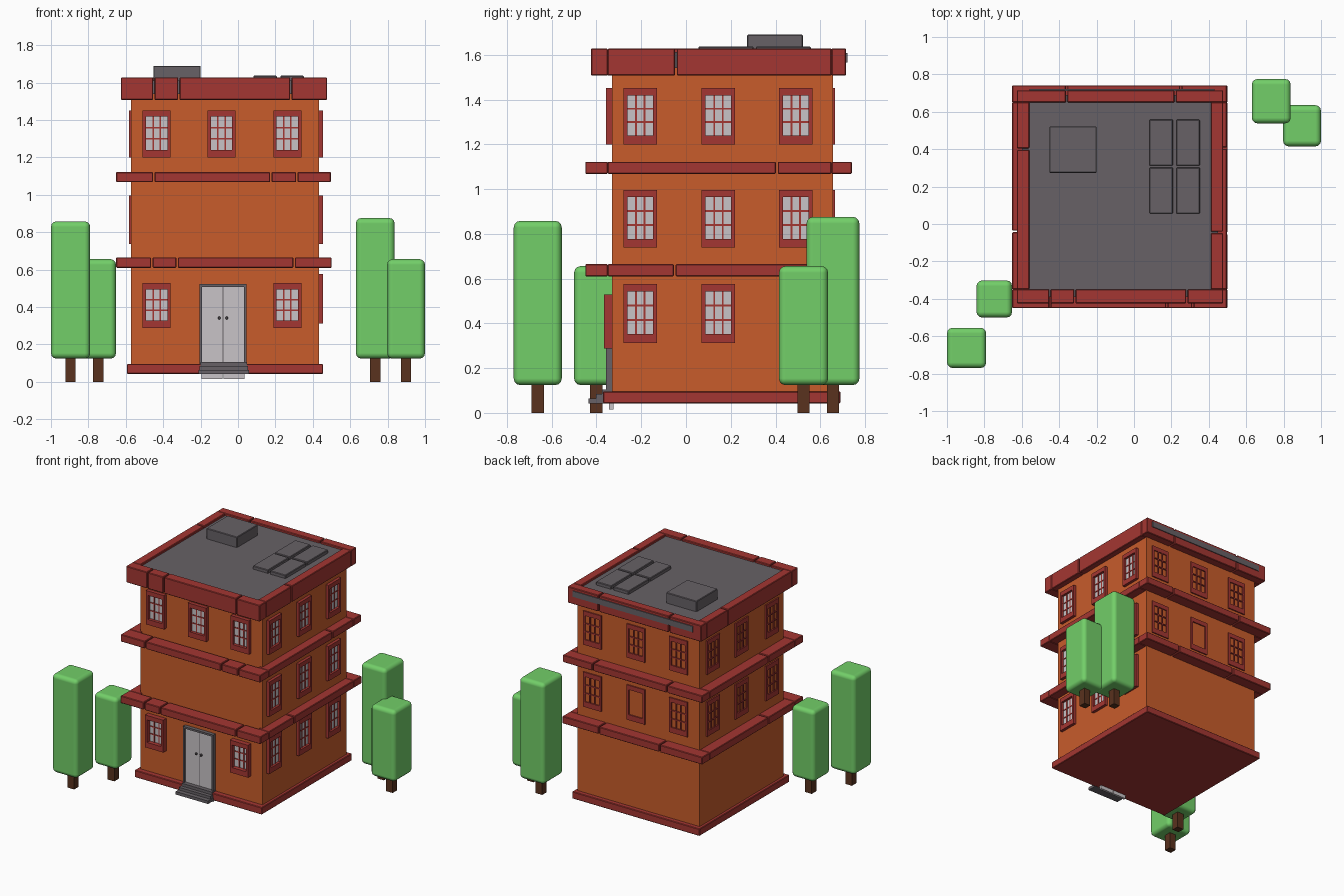
import bpy, bmesh
from mathutils import Vector

if "Cube" in bpy.data.objects:
    bpy.data.objects.remove(bpy.data.objects["Cube"], do_unlink=True)


def material(name, rgb):
    m = bpy.data.materials.new(name)
    m.use_nodes = True
    m.diffuse_color = (*rgb, 1)
    m.node_tree.nodes["Principled BSDF"].inputs["Base Color"].default_value = (*rgb, 1)
    return m


ORANGE = material("orange wall", (0.58, 0.107, 0.024))
RED = material("brick red trim", (0.37, 0.037, 0.032))
GREY = material("dark grey", (0.135, 0.12, 0.133))
PALE = material("pale grey", (0.58, 0.55, 0.57))
GREEN = material("leaf green", (0.17, 0.62, 0.14))
BROWN = material("trunk brown", (0.10, 0.032, 0.013))


def part(name, mat, boxes, bevel=0, segments=1):
    """One object from boxes given as (x0, x1, y0, y1, z0, z1)."""
    bm = bmesh.new()
    for b in boxes:
        lo, hi = Vector(b[0::2]), Vector(b[1::2])
        for v in bmesh.ops.create_cube(bm, size=1)["verts"]:
            v.co = (lo + hi) / 2 + v.co * (hi - lo)
    mesh = bpy.data.meshes.new(name)
    bm.to_mesh(mesh)
    bm.free()
    mesh.materials.append(mat)
    ob = bpy.data.objects.new(name, mesh)
    bpy.context.collection.objects.link(ob)
    if bevel:
        mod = ob.modifiers.new("Bevel", "BEVEL")
        mod.width, mod.segments = bevel, segments
    return ob


# Building extents
X0, X1, Y0, Y1 = -0.572, 0.433, -0.33, 0.656


def on_wall(side, u0, u1, d0, d1, z0, z1):
    """Box on a wall: u runs along the wall, d is the distance out from it."""
    if side == "front":
        return (u0, u1, Y0 - d1, Y0 - d0, z0, z1)
    if side == "back":
        return (u0, u1, Y1 + d0, Y1 + d1, z0, z1)
    if side == "left":
        return (X1 + d0, X1 + d1, u0, u1, z0, z1)
    return (X0 - d1, X0 - d0, u0, u1, z0, z1)


def pieces(a, b, gaps):
    """Split the span a..b at narrow gaps."""
    cuts = [a] + [c for g in sorted(gaps) for c in (g - 0.004, g + 0.004)] + [b]
    return zip(cuts[0::2], cuts[1::2])


def ring(name, x0, x1, y0, y1, z0, z1, front, back, minus_x, plus_x):
    """Trim course round the building, split into lengths."""
    ix0, ix1, iy0, iy1 = X0 + 0.012, X1 - 0.022, Y0 - 0.02, Y1 - 0.006
    boxes = [(a, b, y0, iy0 + 0.001, z0, z1) for a, b in pieces(x0, x1, front)]
    boxes += [(a, b, iy1, y1, z0, z1) for a, b in pieces(x0, x1, back)]
    boxes += [(x0, ix0, a, b, z0, z1) for a, b in pieces(iy0, iy1, minus_x)]
    boxes += [(ix1, x1, a, b, z0, z1) for a, b in pieces(iy0, iy1, plus_x)]
    part(name, RED, boxes, 0.004)


# Main volume, base and trim courses
part("walls", ORANGE, [(X0, X1, Y0, Y1, 0.06, 1.56)])
part("base_plinth", RED, [(-0.594, 0.455, -0.37, 0.69, 0.043, 0.096)], 0.004)
ring("lower_band", -0.652, 0.5, -0.45, 0.741, 0.61, 0.665,
     [-0.46, -0.326, 0.3], [-0.3, 0.2], [-0.04], [-0.05])
ring("upper_band", -0.652, 0.497, -0.45, 0.741, 1.068, 1.122,
     [-0.45, 0.176, 0.315], [-0.36, 0.25], [-0.04], [0.406])
ring("parapet", -0.626, 0.476, -0.425, 0.715, 1.507, 1.628,
     [-0.45, -0.316, 0.283], [-0.36, 0.22], [0.4], [-0.045])

# Roof, back strip, roof box and panels
part("roof", GREY, [(-0.6, 0.45, -0.39, 0.69, 1.54, 1.612)])
part("back_roof_strip", GREY, [(-0.56, 0.43, 0.71, 0.721, 1.565, 1.608)])
part("roof_box", GREY, [(-0.452, -0.2, 0.273, 0.522, 1.6, 1.69)], 0.004)
part("roof_panels", GREY,
     [(x, x + 0.126, y, y + 0.246, 1.6, 1.637) for x in (0.082, 0.226) for y in (0.056, 0.312)], 0.004)


def windows(side, centres, rows, depth, glazed):
    """Framed windows with glazing bars on one wall."""
    frames, glass = [], []
    for z0, z1 in rows:
        for c in centres:
            half, g = 0.075, 0.057
            g0, g1 = z0 + 0.04, z1 - 0.033
            plain = side == "back" and z1 < 1.1 and c == centres[1]

            def add(u0, u1, a, b, d=depth):
                frames.append(on_wall(side, u0, u1, -0.01, d, a, b))

            add(c - half, c - g, z0, z1)
            add(c + g, c + half, z0, z1)
            add(c - g, c + g, z0, g0)
            add(c - g, c + g, g1, z1)
            if not plain:
                for k in (-1, 1):
                    u, m = c + k * g / 3, (g0 + g1) / 2 + k * (g1 - g0) / 6
                    add(u - 0.004, u + 0.004, g0, g1, 0.008)
                    add(c - g, c + g, m - 0.004, m + 0.004, 0.0075)
            if glazed:
                glass.append(on_wall(side, c - g, c + g, -0.01, 0.004, g0, g1))
    part(side + "_window_frames", RED, frames)
    if glass:
        part(side + "_window_glass", PALE, glass)


TOP, MIDDLE, GROUND = (1.2, 1.452), (0.738, 0.997), (0.312, 0.576)
windows("left", (-0.205, 0.145, 0.49), (TOP, MIDDLE, GROUND), 0.022, True)
windows("right", (-0.19, 0.17, 0.505), (TOP, MIDDLE), 0.01, False)
windows("back", (-0.4, -0.05, 0.31), (TOP, MIDDLE), 0.009, False)
windows("front", (-0.435, -0.088, 0.264), (TOP,), 0.027, True)
bpy.data.objects["front_window_frames"].name = "front_top_window_frames"
windows("front", (-0.435, 0.264), ((0.287, 0.528),), 0.036, True)

# Double door with frame, handles and steps
DX = -0.08
part("door_leaves", PALE,
     [(DX + s, DX + s + 0.112, -0.343, -0.325, 0.016, 0.508) for s in (-0.114, 0.002)])
part("door_frame", GREY,
     [(DX + s * 0.119 - 0.006, DX + s * 0.119 + 0.006, -0.357, -0.32, 0.09, 0.522) for s in (-1, 1)]
     + [(DX - 0.12, DX + 0.12, -0.357, -0.32, 0.508, 0.522),
        (DX - 0.003, DX + 0.003, -0.341, -0.32, 0.09, 0.508)])
part("door_handles", GREY,
     [(DX + s * 0.02 - 0.007, DX + s * 0.02 + 0.007, -0.358, -0.34, 0.333, 0.35) for s in (-1, 1)], 0.004)
part("door_steps", GREY,
     [(-0.21, 0.058, -0.435, -0.36, 0.042, 0.064),
      (-0.205, 0.053, -0.402, -0.34, 0.06, 0.084),
      (-0.2, 0.048, -0.375, -0.33, 0.08, 0.105)])

# Trees: rounded box crowns on square trunks
TREES = [("front_tall_tree", -1.0, -0.79, -0.77, -0.555, 0.858),
         ("front_short_tree", -0.842, -0.652, -0.5, -0.302, 0.656),
         ("back_tall_tree", 0.63, 0.838, 0.538, 0.775, 0.876),
         ("back_short_tree", 0.797, 1.0, 0.415, 0.635, 0.656)]
for name, x0, x1, y0, y1, top in TREES:
    cx, cy, r = (x0 + x1) / 2, (y0 + y1) / 2, 0.027
    crown = part(name + "_crown", GREEN, [(x0, x1, y0, y1, 0.124, top)], 0.03, 3)
    for f in crown.data.polygons:
        f.use_smooth = True
    crown.modifiers["Bevel"].harden_normals = True
    part(name + "_trunk", BROWN, [(cx - r, cx + r, cy - r, cy + r, 0, 0.15)])
